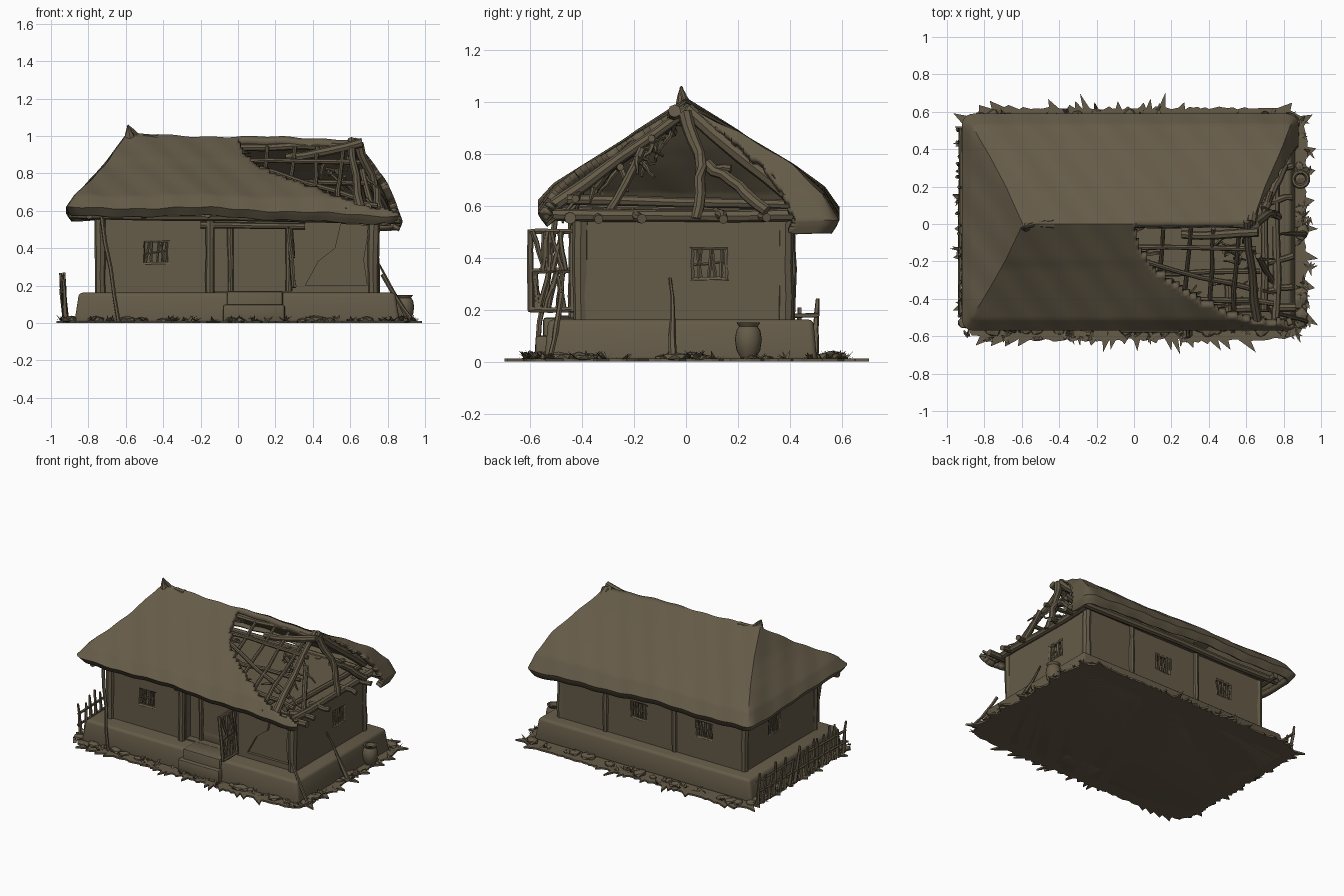
import bpy, bmesh, math, random
from mathutils import Vector, Matrix

random.seed(4)
R = random.uniform
if "Cube" in bpy.data.objects:
    bpy.data.objects.remove(bpy.data.objects["Cube"])

mat = bpy.data.materials.new("weathered brown")
mat.use_nodes = True
COLOUR = (0.13, 0.105, 0.065, 1)
mat.diffuse_color = COLOUR
bsdf = next(n for n in mat.node_tree.nodes if n.type == "BSDF_PRINCIPLED")
bsdf.inputs["Base Color"].default_value = COLOUR
bsdf.inputs["Roughness"].default_value = 1


def finish(name, bm, smooth=True):
    me = bpy.data.meshes.new(name)
    bm.to_mesh(me)
    bm.free()
    ob = bpy.data.objects.new(name, me)
    bpy.context.collection.objects.link(ob)
    me.materials.append(mat)
    bpy.ops.object.select_all(action="DESELECT")
    ob.select_set(True)
    bpy.context.view_layer.objects.active = ob
    if smooth:
        bpy.ops.object.shade_smooth_by_angle(angle=math.radians(40))
    return ob


def add_box(bm, lo, hi):
    lo, hi = Vector(lo), Vector(hi)
    m = Matrix.Translation((lo + hi) / 2) @ Matrix.Diagonal((hi - lo).to_4d())
    return bmesh.ops.create_cube(bm, size=1, matrix=m)["verts"]


def box(name, lo, hi, bevel=0.0):
    bm = bmesh.new()
    add_box(bm, lo, hi)
    if bevel:
        bmesh.ops.bevel(bm, geom=bm.edges[:], offset=bevel, segments=2, affect="EDGES", profile=0.5)
    return finish(name, bm, bevel > 0)


def add_log(bm, points, r0, r1=None, sides=8, wobble=0.006):
    """Crooked tapering log through the points."""
    r1 = r0 if r1 is None else r1
    pts = [Vector(p) for p in points]
    path = []
    for a, b in zip(pts, pts[1:]):
        path += [a.lerp(b, k / 4) for k in range(4)]
    path.append(pts[-1])
    rings = []
    for i, p in enumerate(path):
        d = path[min(i + 1, len(path) - 1)] - path[max(i - 1, 0)]
        q = d.to_track_quat("Z", "Y")
        r = (r0 + (r1 - r0) * i / (len(path) - 1)) * R(0.9, 1.1)
        c = p + Vector((R(-1, 1), R(-1, 1), R(-1, 1))) * wobble
        turns = [2 * math.pi * k / sides for k in range(sides)]
        rings.append([bm.verts.new(c + q @ Vector((r * math.cos(t), r * math.sin(t), 0))) for t in turns])
    for a, b in zip(rings, rings[1:]):
        for k in range(sides):
            n = (k + 1) % sides
            bm.faces.new((a[k], a[n], b[n], b[k]))
    bm.faces.new(rings[0][::-1])
    bm.faces.new(rings[-1])


def logs(name, items, **kw):
    bm = bmesh.new()
    for points, *radii in items:
        add_log(bm, points, *radii, **kw)
    return finish(name, bm)


def interp(table, x):
    for (a, va), (b, vb) in zip(table, table[1:]):
        if x <= b:
            return va + (vb - va) * max(0, (x - a) / (b - a))
    return table[-1][1]


# ground plate with a ragged rim
bm = bmesh.new()
rim = []
for k in range(240):
    a = 2 * math.pi * k / 240
    c, s = math.cos(a), math.sin(a)
    reach = 1 / (abs(c / 0.92) ** 12 + abs(s / 0.62) ** 12) ** (1 / 12)
    reach += R(-0.01, 0.01) + (R(0, 1) ** 3 * 0.09 if k % 2 else 0)
    rim.append(bm.verts.new((max(-0.995, min(0.985, reach * c)), reach * s, 0)))
base = bm.faces.new(rim)
top = bmesh.ops.extrude_face_region(bm, geom=[base])["geom"]
bmesh.ops.translate(bm, vec=(0, 0, 0.012), verts=[v for v in top if isinstance(v, bmesh.types.BMVert)])
bmesh.ops.recalc_face_normals(bm, faces=bm.faces[:])
finish("ground", bm, False)

# earthen plinth, flared toward the bottom
bm = bmesh.new()
for v in add_box(bm, (-0.85, -0.53, 0), (0.84, 0.49, 0.162)):
    if v.co.z < 0.1:
        v.co.x *= 1.03
        v.co.y *= 1.03
bmesh.ops.bevel(bm, geom=bm.edges[:], offset=0.02, segments=3, affect="EDGES", profile=0.5)
finish("plinth", bm)
for i in range(2):
    box("door_step", (-0.06 - 0.02 * i, -0.55 - 0.03 * i, 0), (0.24 + 0.01 * i, -0.4, 0.17 - 0.07 * i), 0.012)

# walls with recessed door, windows and broken plaster
walls = box("walls", (-0.755, -0.41, 0.14), (0.745, 0.405, 0.57))
WINDOWS = [(-0.44, -0.41, 0), (0.745, 0.09, 1), (-0.755, 0.07, 1), (0.09, 0.405, 0), (-0.43, 0.405, 0)]
bm = bmesh.new()
add_box(bm, (-0.13, -0.5, 0.17), (0.29, -0.36, 0.53))
add_box(bm, (-0.03, -0.4, 0.17), (0.26, -0.25, 0.5))
cutters = [finish("wall_cutter", bm)]
for x, y, side in WINDOWS:
    hx, hy = (0.04, 0.07) if side else (0.07, 0.04)
    cutters.append(box("window_cutter", (x - hx, y - hy, 0.315), (x + hx, y + hy, 0.44)))
bm = bmesh.new()
outline = [(0.36, 0.2), (0.69, 0.2), (0.67, 0.34), (0.7, 0.52), (0.55, 0.53), (0.52, 0.4), (0.43, 0.33)]
f = bm.faces.new([bm.verts.new((x, -0.44, z)) for x, z in outline])
g = bmesh.ops.extrude_face_region(bm, geom=[f])["geom"]
bmesh.ops.translate(bm, vec=(0, 0.05, 0), verts=[v for v in g if isinstance(v, bmesh.types.BMVert)])
bmesh.ops.recalc_face_normals(bm, faces=bm.faces[:])
cutters.append(finish("plaster_cutter", bm, False))
bpy.context.view_layer.objects.active = walls
for c in cutters:
    c.hide_render = True
    mod = walls.modifiers.new("cut", "BOOLEAN")
    mod.operation, mod.solver, mod.object = "DIFFERENCE", "EXACT", c
    bpy.ops.object.modifier_apply(modifier=mod.name)
for c in cutters:
    bpy.data.objects.remove(c)
walls.data.shade_flat()

# crooked lattice bars set just inside the window openings
for x, y, side in WINDOWS:
    def at(u, z):
        return (x * 0.985, y + u, z) if side else (x + u, y * 0.97, z)
    bars = [((at(-0.075, z), at(0.075, z)), 0.012) for z in (0.315, 0.44)]
    bars += [((at(u, 0.31), at(u, 0.445)), 0.012) for u in (-0.07, 0.07)]
    bars += [((at(u + R(-0.012, 0.012), 0.31), at(u + R(-0.02, 0.02), 0.44)), 0.008) for u in (-0.05, -0.03, 0, 0.025, 0.05)]
    bars += [((at(-0.07, 0.37), at(0.07, 0.385)), 0.006)]
    logs("window_lattice", bars, sides=6, wobble=0.002)

# posts, pilasters and door frame
posts = [(x, y, 0.03) for x in (-0.735, 0.725) for y in (-0.405, 0.382)]
posts += [(-0.15, -0.43, 0.024), (0.36, 0.4, 0.022), (-0.19, 0.4, 0.022)]
logs("wall_posts", [(((x, y, 0.14), (x, y, 0.58)), r) for x, y, r in posts], wobble=0.003)
logs("door_frame", [
    (((-0.04, -0.365, 0.16), (-0.04, -0.365, 0.52)), 0.016), (((0.27, -0.38, 0.16), (0.27, -0.38, 0.52)), 0.016),
    (((-0.2, -0.43, 0.525), (0.36, -0.43, 0.515)), 0.018)], wobble=0.002)
box("door_threshold", (-0.03, -0.36, 0.16), (0.26, -0.28, 0.24), 0.01)

# open lattice door
door = []
for y in (-0.6, -0.44):
    door.append((((0.3, y, 0.19), (0.27, y, 0.51)), 0.012))
for z in (0.2, 0.35, 0.5):
    door.append((((0.3 - (z - 0.2) * 0.1, -0.6, z), (0.3 - (z - 0.2) * 0.1, -0.44, z)), 0.012))
for k in range(18):
    y, z = R(-0.59, -0.46), 0.2 if k % 2 else 0.35
    door.append((((0.293, y, z), (0.283, min(-0.45, max(-0.59, y + R(-0.06, 0.06))), z + 0.15)), 0.01))
logs("open_door", door, sides=6, wobble=0.003)

# thatched roof: lofted rectangles rising to the ridge
LEVELS = [  # z, left, right, front, back
    (0.57, -0.89, 0.86, -0.535, 0.56), (0.615, -0.92, 0.88, -0.57, 0.59), (0.68, -0.875, 0.845, -0.51, 0.535),
    (0.78, -0.775, 0.775, -0.35, 0.37), (0.88, -0.685, 0.7, -0.19, 0.2), (0.985, -0.595, 0.63, 0, 0)]
HOLE = [(0.0, -0.03), (0.04, -0.15), (0.12, -0.26), (0.28, -0.37), (0.43, -0.45), (0.58, -0.52), (0.75, -0.54)]
STEPS, N = 8, 90
rows = []
for a, b in zip(LEVELS, LEVELS[1:]):
    rows += [[p + (q - p) * k / STEPS for p, q in zip(a, b)] for k in range(STEPS)]
rows.append(LEVELS[-1])
bm = bmesh.new()
grid = []
for z, l, r, f, b in rows:
    ring = []
    low = max(0, min(1, (0.75 - z) / 0.15))
    for (x0, y0), (x1, y1) in (((l, f), (r, f)), ((r, f), (r, b)), ((r, b), (l, b)), ((l, b), (l, f))):
        for k in range(N):
            x, y = x0 + (x1 - x0) * k / N, y0 + (y1 - y0) * k / N
            sag = 0.045 * low * max(0, min(1, (x + 0.1) / 0.8)) + 0.03 * low * max(0, min(1, y / 0.4))
            wave = 0.005 * math.sin(9 * x + 5 * y) + 0.003 * math.sin(31 * x + 23 * y)
            ridge = (0.012 - 0.02 * x) * max(0, (z - 0.85) / 0.135)
            # soften the eave corners
            gap = max(min(x - l, r - x), min(y - f, b - y))
            pull = low * 4 * max(0, 0.07 - gap) ** 2
            ring.append(bm.verts.new((x - math.copysign(pull, x), y - math.copysign(pull, y), z - sag + wave + ridge)))
    grid.append(ring)
for lo, hi, row in zip(grid, grid[1:], rows):
    for k in range(4 * N):
        n = (k + 1) % (4 * N)
        c = (lo[k].co + hi[n].co) / 2
        side = k // N
        if side == 0 and c.x > 0 and c.y > interp(HOLE, c.x) + R(-0.008, 0.008):
            continue
        # only a strip beside the rear hip survives on the open end
        if side == 1 and c.y < row[4] * R(0.68, 0.72):
            continue
        bm.faces.new((lo[k], lo[n], hi[n], hi[k]))
bmesh.ops.remove_doubles(bm, verts=bm.verts[:], dist=0.0005)
bmesh.ops.delete(bm, geom=[v for v in bm.verts if not v.link_faces], context="VERTS")
roof = finish("thatch_roof", bm)
mod = roof.modifiers.new("thickness", "SOLIDIFY")
mod.thickness, mod.offset = 0.04, -1
logs("ridge_horn", [(((-0.43, 0, 0.985), (-0.53, 0, 0.995), (-0.59, -0.02, 1.055)), 0.025, 0.006),
                    (((-0.57, 0.0, 0.93), (-0.588, -0.02, 1.06)), 0.06, 0.003)], wobble=0.002)
box("ceiling", (-0.76, -0.43, 0.555), (0.74, 0.42, 0.575))

# exposed roof timbers
beams = [
    (((-0.9, -0.45, 0.575), (0.87, -0.45, 0.555)), 0.024), (((-0.85, 0.44, 0.575), (0.84, 0.44, 0.555)), 0.024),
    (((0.76, -0.54, 0.56), (0.76, 0.44, 0.56)), 0.024), (((-0.79, -0.53, 0.575), (-0.79, 0.5, 0.575)), 0.022),
    (((0.7, -0.46, 0.62), (0.7, 0.4, 0.61)), 0.02),
    (((0.0, 0, 0.94), (0.62, 0, 0.95)), 0.02), (((0.25, -0.06, 0.88), (0.67, -0.05, 0.96)), 0.022, 0.026),
    (((0.66, -0.53, 0.58), (0.6, 0.02, 0.98)), 0.026, 0.02), (((0.72, 0.42, 0.62), (0.62, 0.0, 0.97)), 0.03),
    (((0.64, 0.0, 0.95), (0.73, 0.06, 0.75), (0.77, 0.04, 0.55)), 0.026, 0.02),
    (((0.7, 0.08, 0.76), (0.75, 0.2, 0.67), (0.8, 0.31, 0.58)), 0.022),
    (((0.7, 0.06, 0.75), (0.73, 0.17, 0.74)), 0.016), (((0.74, -0.3, 0.56), (0.66, -0.17, 0.82)), 0.018),
    (((0.05, -0.2, 0.85), (0.66, -0.36, 0.66)), 0.014), (((0.02, -0.12, 0.87), (0.65, -0.13, 0.86)), 0.014),
    (((0.1, -0.27, 0.75), (0.68, -0.25, 0.75)), 0.014), (((0.3, -0.4, 0.67), (0.75, -0.42, 0.63)), 0.016)]
beams += [(((x, -0.46, 0.62), (x + 0.03, -0.02, 0.94)), 0.014, 0.011) for x in (0.13, 0.27, 0.4, 0.53)]
beams += [(((x, -0.5, 0.58), (x, -0.3, 0.575)), 0.02) for x in (-0.5, -0.16, 0.2, 0.5)]
beams += [(((0.72, y, 0.57), (0.85, y + 0.03, 0.55)), 0.018) for y in (-0.36, -0.2, 0.12, 0.28)]
logs("roof_beams", beams)
scraps = []
for _ in range(24):
    x, y = R(0.45, 0.72), R(-0.44, -0.05)
    z = 0.92 + y * 0.72
    scraps.append((((x, y, z), (x + R(-0.09, 0.09), y + R(-0.08, 0.08), z + R(-0.1, 0))), 0.01, 0.005))
for k in range(18):
    x, y = HOLE[k % 6]
    scraps.append((((x + R(-0.04, 0), y - 0.02, 0.94 + y * 0.64), (x + R(0.04, 0.12), y + R(-0.03, 0.05), 0.93 + y * 0.64)), 0.012, 0.004))
logs("broken_battens", scraps, sides=5)

# leaning poles
logs("leaning_poles", [(((-0.73, -0.5, 0.57), (-0.64, -0.58, 0.01)), 0.011), (((0.75, -0.06, 0.32), (0.91, -0.05, 0.02)), 0.006, 0.016),
                       (((0.77, -0.48, 0.26), (0.92, -0.52, 0.02)), 0.011)], sides=6)

# picket fence along the hipped end
fence = []
for k in range(17):
    y = -0.48 + 0.061 * k
    fence.append((((-0.92, y, 0.005), (-0.94 + R(-0.01, 0.01), y + R(-0.02, 0.02), R(0.17, 0.27))), 0.016, 0.008))
for z in (0.09, 0.17):
    fence.append((((-0.93, -0.5, z), (-0.93, 0.51, z + 0.01)), 0.009))
logs("picket_fence", fence, sides=5, wobble=0.003)

# clay pot: turned profile
POT = [(0.03, 0.02), (0.046, 0.05), (0.052, 0.09), (0.046, 0.125), (0.036, 0.14), (0.046, 0.155), (0.034, 0.155), (0.025, 0.13)]
bm = bmesh.new()
vs = [bm.verts.new((r, 0, z)) for r, z in POT]
es = [bm.edges.new(p) for p in zip(vs, vs[1:])]
bmesh.ops.spin(bm, geom=vs + es, cent=(0, 0, 0), axis=(0, 0, 1), angle=2 * math.pi, steps=20)
bmesh.ops.remove_doubles(bm, verts=bm.verts[:], dist=0.0005)
bmesh.ops.recalc_face_normals(bm, faces=bm.faces[:])
finish("clay_pot", bm).location = (0.89, 0.24, -0.005)


def rim_point(grow):
    """Random spot around the plinth edge."""
    if random.random() < 0.6:
        return R(-0.9, 0.9), random.choice((-1, 1)) * (0.55 + grow)
    return random.choice((-1, 1)) * (0.88 + grow), R(-0.56, 0.56)


# stones and grass around the plinth
bm = bmesh.new()
for _ in range(70):
    x, y = rim_point(R(-0.01, 0.02))
    s = R(0.018, 0.042)
    m = Matrix.Translation((x, y, s * 0.5)) @ Matrix.Rotation(R(0, 3), 4, "Z") @ Matrix.Diagonal((s * 1.4, s, s * 0.5, 1))
    bmesh.ops.create_icosphere(bm, subdivisions=1, radius=1, matrix=m)
finish("stones", bm, False)
bm = bmesh.new()
for _ in range(90):
    x, y = rim_point(R(0.0, 0.07))
    for _ in range(5):
        a, h, d = R(0, 6.28), R(0.005, 0.035), R(0.02, 0.05)
        w = Vector((-math.sin(a), math.cos(a), 0)) * 0.011
        p = Vector((x, y, 0.01))
        tip = p + Vector((math.cos(a) * d, math.sin(a) * d, h))
        bm.faces.new([bm.verts.new(q) for q in (p - w, p + w, tip)])
finish("grass", bm, False)
